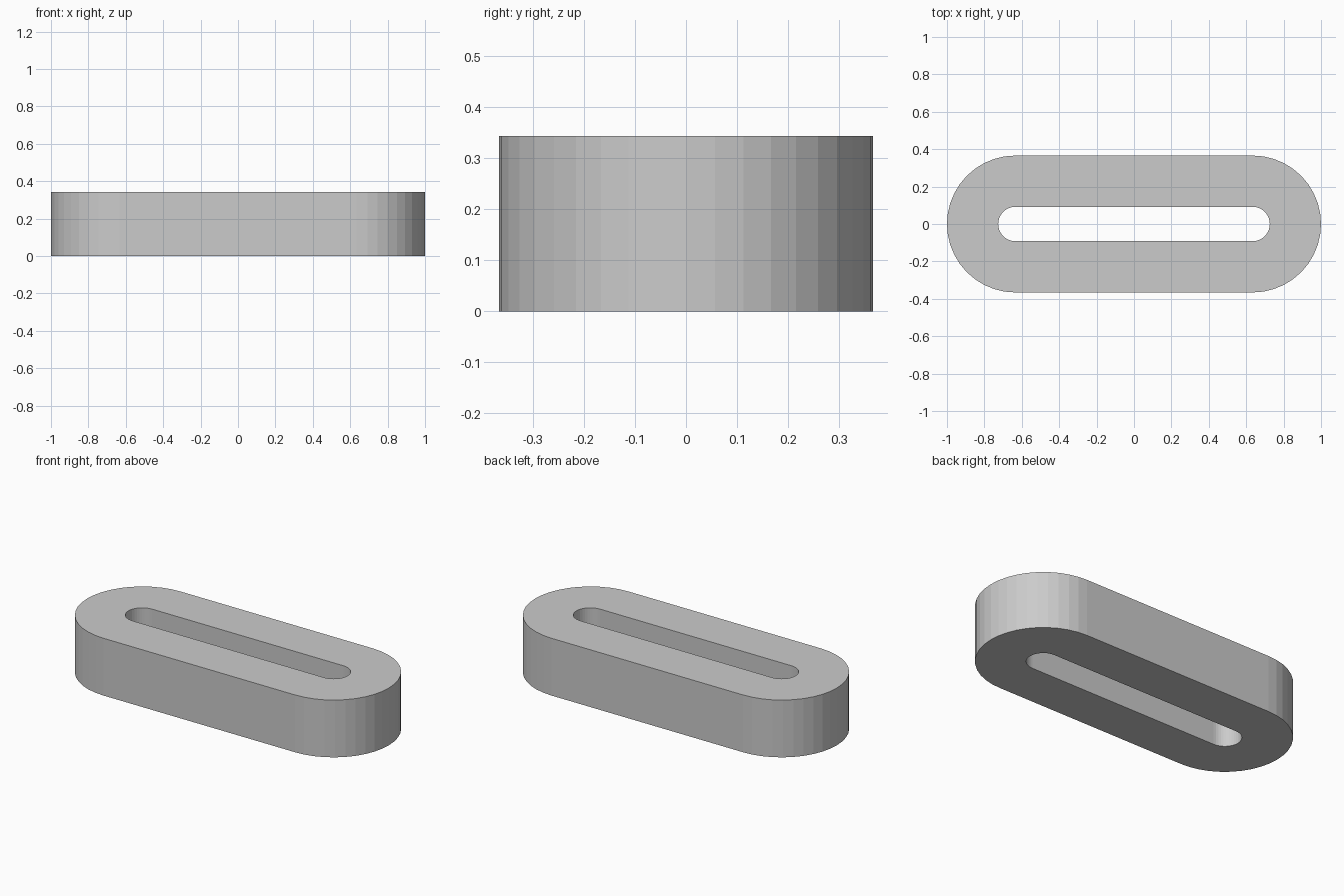
import bpy, bmesh
from math import pi, sin, cos

if "Cube" in bpy.data.objects:
    bpy.data.objects.remove(bpy.data.objects["Cube"])

HEIGHT = 0.343
CENTRE = 0.634   # distance of the end-arc centres from the middle
STEPS = 20       # facets per half circle


def stadium(bm, radius, z):
    """Ring of vertices: two half circles joined by straight sides."""
    ring = []
    for cx, start in ((CENTRE, -pi / 2), (-CENTRE, pi / 2)):
        for i in range(STEPS + 1):
            a = start + pi * i / STEPS
            ring.append(bm.verts.new((cx + radius * cos(a), radius * sin(a), z)))
    return ring


# Slotted link: outer and inner walls plus top and bottom rims
bm = bmesh.new()
loops = [stadium(bm, r, z) for r, z in
         ((0.366, 0), (0.366, HEIGHT), (0.092, HEIGHT), (0.092, 0))]
n = len(loops[0])
for k in range(4):
    a, b = loops[k], loops[(k + 1) % 4]
    for i in range(n):
        j = (i + 1) % n
        bm.faces.new((a[i], a[j], b[j], b[i]))
bmesh.ops.recalc_face_normals(bm, faces=bm.faces)

mesh = bpy.data.meshes.new("slotted_link")
bm.to_mesh(mesh)
bm.free()
link = bpy.data.objects.new("slotted_link", mesh)
bpy.context.collection.objects.link(link)
